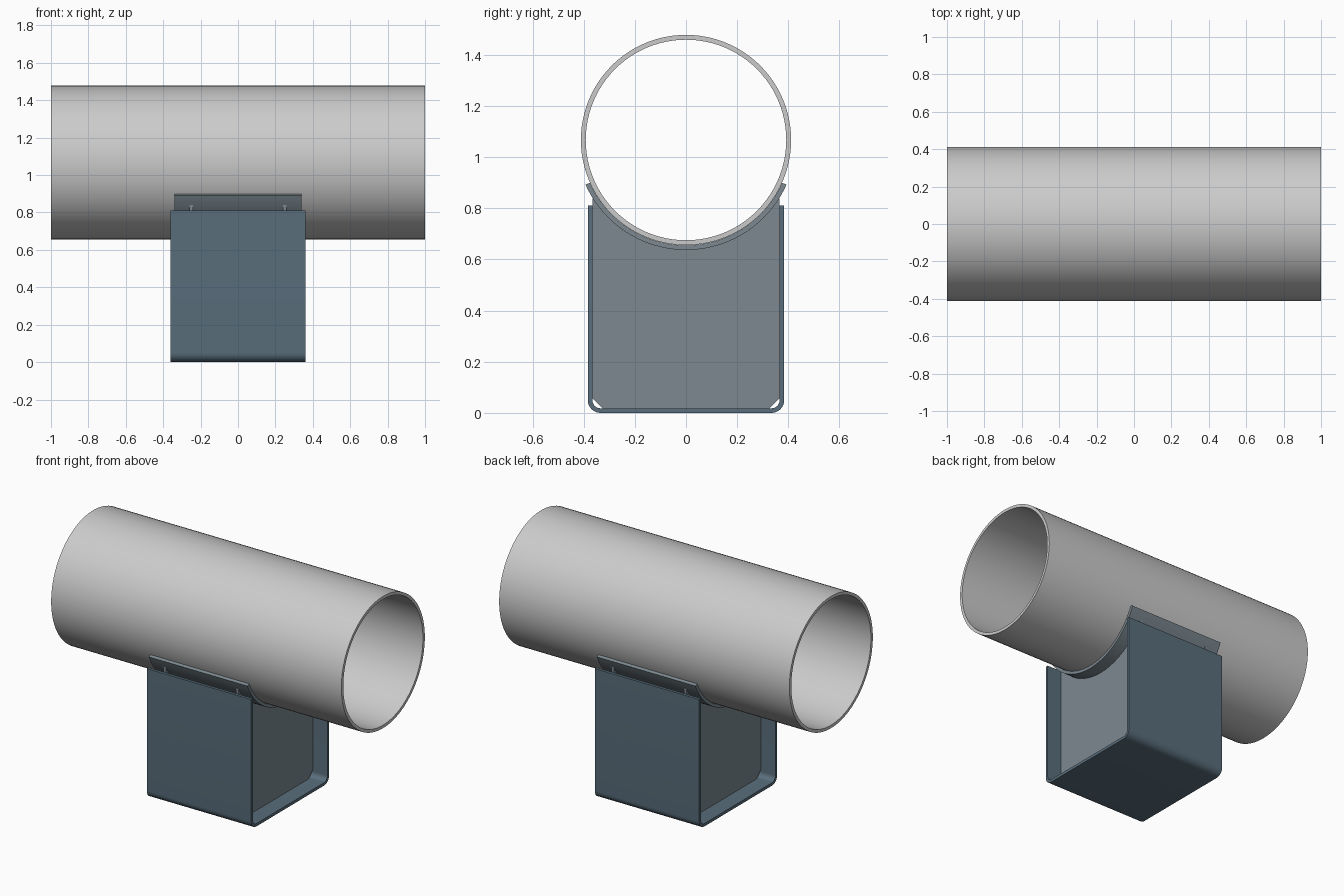
import bpy, bmesh
from math import sin, cos, radians

if "Cube" in bpy.data.objects:
    bpy.data.objects.remove(bpy.data.objects["Cube"])

ZC, R_OUT, R_IN, R_SADDLE = 1.067, 0.411, 0.392, 0.43
HALF_Y, THICK, CORNER, WALL_TOP = 0.384, 0.018, 0.05, 0.81


def material(name, rgb):
    m = bpy.data.materials.new(name)
    m.diffuse_color = (*rgb, 1)
    m.use_nodes = True
    m.node_tree.nodes["Principled BSDF"].inputs["Base Color"].default_value = m.diffuse_color
    return m


def arc(r, a0, a1, n, cy=0, cz=ZC):
    """Points in the y-z plane; angles in degrees measured from straight down."""
    return [(cy + r * sin(radians(a0 + (a1 - a0) * i / n)),
             cz - r * cos(radians(a0 + (a1 - a0) * i / n))) for i in range(n + 1)]


def finish(bm, name, mat):
    bmesh.ops.recalc_face_normals(bm, faces=bm.faces[:])
    me = bpy.data.meshes.new(name)
    bm.to_mesh(me)
    bm.free()
    ob = bpy.data.objects.new(name, me)
    bpy.context.collection.objects.link(ob)
    if mat:
        me.materials.append(mat)
    bpy.ops.object.select_all(action='DESELECT')
    ob.select_set(True)
    bpy.context.view_layer.objects.active = ob
    bpy.ops.object.shade_smooth_by_angle(angle=radians(30))
    return ob


def bent_sheet(name, outer, inner, half_x, mat=None, closed=False):
    """Sheet between two matching y-z paths, extruded along x."""
    bm = bmesh.new()
    if closed:
        outer, inner = outer[:-1], inner[:-1]
    secs = [[bm.verts.new((x, y, z)) for x, (y, z) in
             ((-half_x, o), (half_x, o), (half_x, i), (-half_x, i))]
            for o, i in zip(outer, inner)]
    n = len(secs)
    for k in range(n if closed else n - 1):
        a, b = secs[k], secs[(k + 1) % n]
        for j in range(4):
            bm.faces.new((a[j], a[(j + 1) % 4], b[(j + 1) % 4], b[j]))
    if not closed:
        bm.faces.new(secs[0])
        bm.faces.new(secs[-1])
    return finish(bm, name, mat)


def flat_plate(name, outline, x, thick, mat):
    bm = bmesh.new()
    face = bm.faces.new([bm.verts.new((x - thick / 2, y, z)) for y, z in outline])
    ext = bmesh.ops.extrude_face_region(bm, geom=[face])
    verts = [g for g in ext['geom'] if isinstance(g, bmesh.types.BMVert)]
    bmesh.ops.translate(bm, verts=verts, vec=(thick, 0, 0))
    return finish(bm, name, mat)


def u_path(r):
    """U-shaped path with rounded lower corners of radius r."""
    cy = HALF_Y - CORNER
    return ([(-cy - r, WALL_TOP)] + arc(r, -90, 0, 10, -cy, CORNER)
            + arc(r, 0, 90, 10, cy, CORNER) + [(cy + r, WALL_TOP)])


slate = material("slate_steel", (0.10, 0.155, 0.20))
light_slate = material("light_slate_steel", (0.20, 0.25, 0.28))

# Pipe
bent_sheet("pipe", arc(R_OUT, 0, 360, 96), arc(R_IN, 0, 360, 96), 1.0, closed=True)

# Curved saddle plate under the pipe
bent_sheet("saddle_plate", arc(R_SADDLE, -66, 66, 40),
           arc(R_OUT + 0.0005, -66, 66, 40), 0.34, light_slate)

# U-shaped base channel
bent_sheet("base_channel", u_path(CORNER), u_path(CORNER - THICK), 0.36, slate)

# Two web plates, cut to the saddle on top and chamfered at the bottom
w, c = HALF_Y - THICK, 0.04
web = arc(R_SADDLE, -58.3, 58.3, 36) + [
    (w, THICK + c), (w - c, THICK), (-w + c, THICK), (-w, THICK + c)]
for side, x in (("left", -0.25), ("right", 0.25)):
    flat_plate("web_plate_" + side, web, x, 0.018, light_slate)
